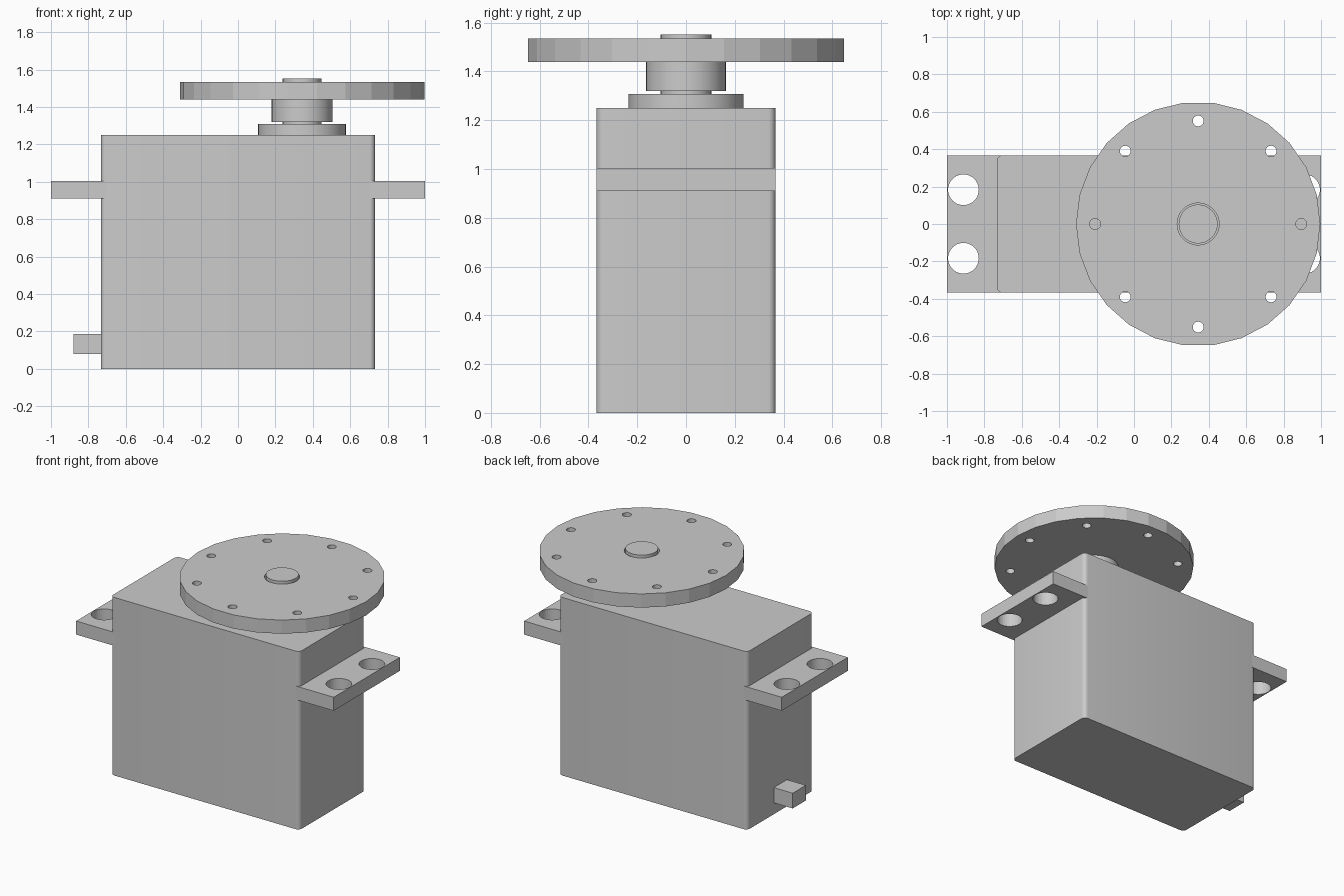
import bpy, bmesh, math
from mathutils import Matrix, Vector

if "Cube" in bpy.data.objects:
    bpy.data.objects.remove(bpy.data.objects["Cube"])

grey = bpy.data.materials.new("mid_grey")
grey.diffuse_color = (0.6, 0.6, 0.6, 1)
grey.use_nodes = True
grey.node_tree.nodes["Principled BSDF"].inputs["Base Color"].default_value = grey.diffuse_color
AXIS = 0.343  # x position of the output shaft


def finish(name, bm):
    bmesh.ops.recalc_face_normals(bm, faces=bm.faces)
    mesh = bpy.data.meshes.new(name)
    bm.to_mesh(mesh)
    bm.free()
    mesh.materials.append(grey)
    ob = bpy.data.objects.new(name, mesh)
    bpy.context.collection.objects.link(ob)
    return ob


def box(name, lo, hi, bevel=0):
    bm = bmesh.new()
    lo, hi = Vector(lo), Vector(hi)
    m = Matrix.Translation((lo + hi) / 2) @ Matrix.Diagonal((*(hi - lo), 1))
    bmesh.ops.create_cube(bm, size=1, matrix=m)
    if bevel:  # round the upright edges only
        up = [e for e in bm.edges
              if abs(e.verts[0].co.z - e.verts[1].co.z) > 0.01]
        bmesh.ops.bevel(bm, geom=up, offset=bevel, segments=5,
                        profile=0.5, affect='EDGES')
    return finish(name, bm)


def cylinders(name, centres, r, z0, z1, sides=40):
    bm = bmesh.new()
    for x, y in centres:
        bmesh.ops.create_cone(bm, cap_ends=True, segments=sides,
                              radius1=r, radius2=r, depth=z1 - z0,
                              matrix=Matrix.Translation((x, y, (z0 + z1) / 2))
                              @ Matrix.Rotation(math.pi / 2, 4, 'Z'))
    return finish(name, bm)


def cut(ob, cutter):
    mod = ob.modifiers.new("holes", 'BOOLEAN')
    mod.operation = 'DIFFERENCE'
    mod.solver = 'EXACT'
    mod.object = cutter
    bpy.context.view_layer.objects.active = ob
    bpy.ops.object.modifier_apply(modifier=mod.name)
    bpy.data.objects.remove(cutter)


def smooth(ob):
    bpy.ops.object.select_all(action='DESELECT')
    ob.select_set(True)
    bpy.context.view_layer.objects.active = ob
    bpy.ops.object.shade_smooth_by_angle(angle=math.radians(30))


# Case and cable outlet
smooth(box("case", (-0.733, -0.367, 0), (0.733, 0.367, 1.25), 0.03))
box("cable_outlet", (-0.88, -0.073, 0.08), (-0.73, 0.073, 0.187))

# Mounting ears with two screw holes each
for side, name in ((-1, "left_ear"), (1, "right_ear")):
    xs = sorted((side * 0.703, side * 1.0))
    ear = box(name, (xs[0], -0.367, 0.91), (xs[1], 0.367, 1.005))
    cut(ear, cylinders("ear_cutter", [(side * 0.912, -0.183), (side * 0.912, 0.183)],
                       0.082, 0.8, 1.1))

# Shaft collar and shaft
c = [(AXIS, 0)]
smooth(cylinders("shaft_collar", c, 0.235, 1.25, 1.308))
smooth(cylinders("shaft", c, 0.104, 1.25, 1.552))

# Horn hub and 26-sided horn disc, both bored for the shaft
hub = cylinders("horn_hub", c, 0.163, 1.32, 1.44)
cut(hub, cylinders("hub_cutter", c, 0.112, 1.2, 1.6))
smooth(hub)
disc = cylinders("horn_disc", c, 0.653, 1.439, 1.535, 26)
# create_cone starts on +y after the turn, so bring a corner onto the x axis
disc.data.transform(Matrix.Translation((AXIS, 0, 0)) @ Matrix.Rotation(math.pi / 2, 4, 'Z')
                    @ Matrix.Translation((-AXIS, 0, 0)))
# make sure a corner lies on +x, otherwise turn it a quarter
if max(v.co.x for v in disc.data.vertices) < AXIS + 0.6525:
    disc.data.transform(Matrix.Translation((AXIS, 0, 0)) @ Matrix.Rotation(math.pi / 2, 4, 'Z')
                        @ Matrix.Translation((-AXIS, 0, 0)))
cut(disc, cylinders("bore_cutter", c, 0.112, 1.2, 1.7))
ring = [(AXIS + 0.551 * math.cos(i * math.pi / 4), 0.551 * math.sin(i * math.pi / 4))
        for i in range(8)]
cut(disc, cylinders("screw_cutter", ring, 0.029, 1.3, 1.7, 24))
